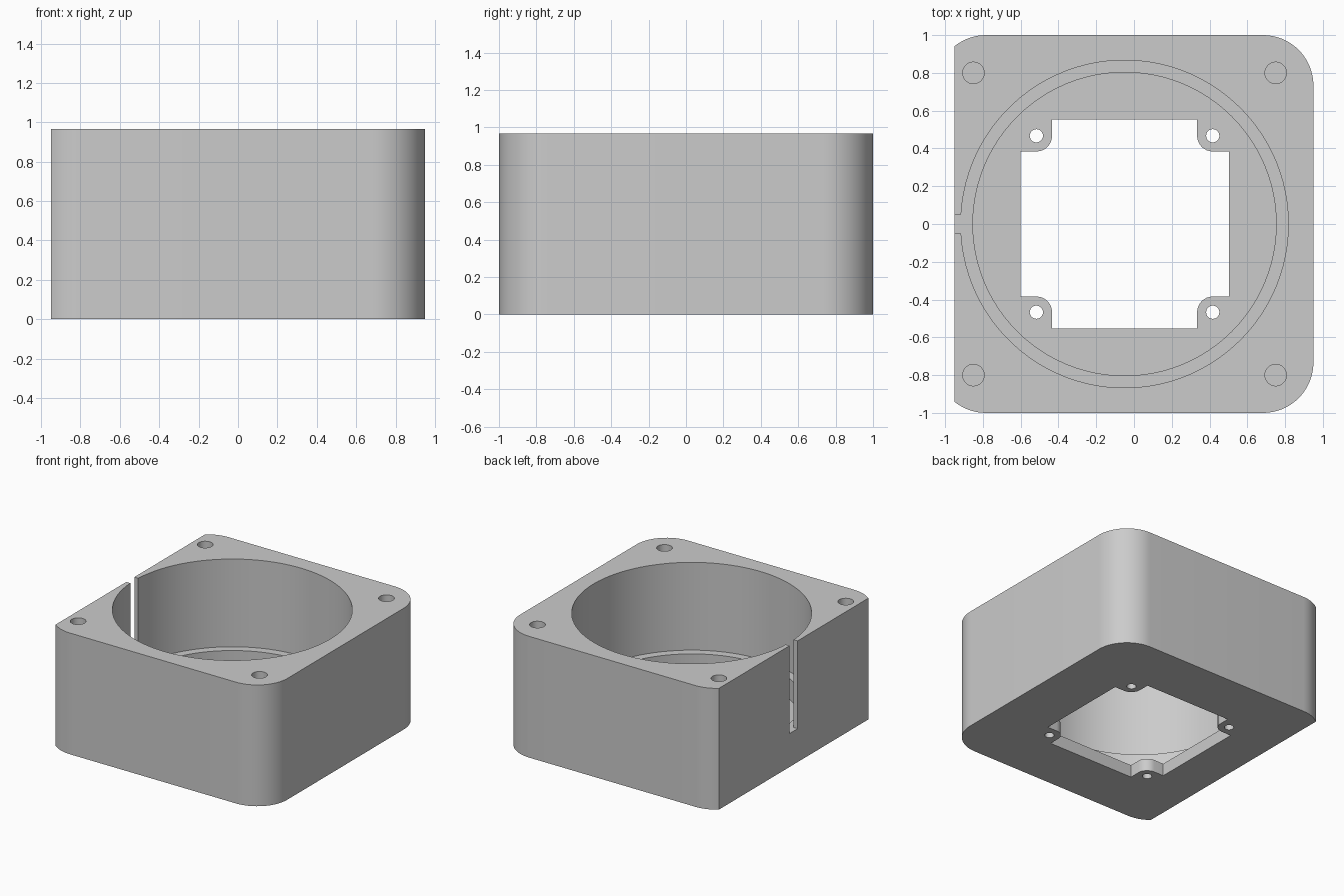
import bpy, bmesh
from math import sin, cos, pi, acos, asin

cube = bpy.data.objects.get("Cube")
if cube:
    bpy.data.objects.remove(cube, do_unlink=True)

CX = -0.05                  # axis of the round bore
HEIGHT, LEDGE, FLOOR = 0.967, 0.267, 0.1

grey = bpy.data.materials.new("light grey")
grey.use_nodes = True
grey.diffuse_color = (0.6, 0.6, 0.6, 1)
grey.node_tree.nodes["Principled BSDF"].inputs["Base Color"].default_value = (0.6, 0.6, 0.6, 1)


def arc(x, y, r, a0, a1, n):
    """Points along an arc, both ends included."""
    return [(x + r * cos(a0 + (a1 - a0) * i / n),
             y + r * sin(a0 + (a1 - a0) * i / n)) for i in range(n + 1)]


def circle(x, y, r, n):
    return arc(x, y, r, 0, 2 * pi, n)[:-1]


def prism(name, profile, z0, z1):
    """Extrude a counter-clockwise outline from z0 to z1."""
    bm = bmesh.new()
    face = bm.faces.new([bm.verts.new((x, y, z0)) for x, y in profile])
    top = bmesh.ops.extrude_face_region(bm, geom=[face])["geom"]
    bmesh.ops.translate(bm, vec=(0, 0, z1 - z0),
                        verts=[v for v in top if isinstance(v, bmesh.types.BMVert)])
    bmesh.ops.recalc_face_normals(bm, faces=bm.faces)
    mesh = bpy.data.meshes.new(name)
    bm.to_mesh(mesh)
    bm.free()
    mesh.materials.append(grey)
    obj = bpy.data.objects.new(name, mesh)
    bpy.context.collection.objects.link(obj)
    return obj


def cut(target, cutter):
    """Subtract the cutter for good and delete it."""
    cutter.hide_render = True
    bpy.context.view_layer.objects.active = target
    mod = target.modifiers.new("cut", "BOOLEAN")
    mod.operation, mod.solver, mod.object = "DIFFERENCE", "EXACT", cutter
    bpy.ops.object.modifier_apply(modifier=mod.name)
    bpy.data.objects.remove(cutter, do_unlink=True)


# Outer block: rounded square with its right-hand side sliced flat
r = 0.267
k = 1 - r
trim = acos((-0.95 - (CX - k)) / r)
outline = (arc(CX + k, -k, r, -pi / 2, 0, 16) + arc(CX + k, k, r, 0, pi / 2, 16)
           + arc(CX - k, k, r, pi / 2, trim, 8) + arc(CX - k, -k, r, -trim, -pi / 2, 8))
housing = prism("housing", outline, 0, HEIGHT)

# Upper bore with the cable slot through the flat side
bore, half_slot = 0.867, 0.05
a = asin(half_slot / bore)
keyhole = arc(CX, 0, bore, a - pi, pi - a, 96) + [(-1.2, half_slot), (-1.2, -half_slot)]
cut(housing, prism("bore_cutter", keyhole, LEDGE, HEIGHT + 0.1))

# Lower, narrower bore down to the floor
cut(housing, prism("lower_bore_cutter", circle(CX, 0, 0.803, 96), FLOOR, LEDGE + 0.1))

# Square floor opening with a rounded screw tab left in each corner
edge, tab, hole = 0.552, 0.384, 0.467
corner = [(edge, tab)] + arc(hole, hole, hole - tab, -pi / 2, -pi, 8) + [(tab, edge)]
opening = []
for q in range(4):
    c, s = cos(q * pi / 2), sin(q * pi / 2)
    opening += [(CX + x * c - y * s, x * s + y * c) for x, y in corner]
cut(housing, prism("opening_cutter", opening, -0.1, FLOOR + 0.1))

# Through holes in the tabs and blind screw holes in the top corners
for sx in (-1, 1):
    for sy in (-1, 1):
        cut(housing, prism("tab_hole_cutter",
                           circle(CX + sx * hole, sy * hole, 0.035, 24), -0.1, FLOOR + 0.1))
        cut(housing, prism("screw_hole_cutter",
                           circle(CX + sx * 0.8, sy * 0.8, 0.057, 32), HEIGHT - 0.4, HEIGHT + 0.1))

# Smooth curved walls, sharp rims
bpy.ops.object.select_all(action="DESELECT")
housing.select_set(True)
bpy.context.view_layer.objects.active = housing
bpy.ops.object.shade_smooth_by_angle(angle=pi / 6)
